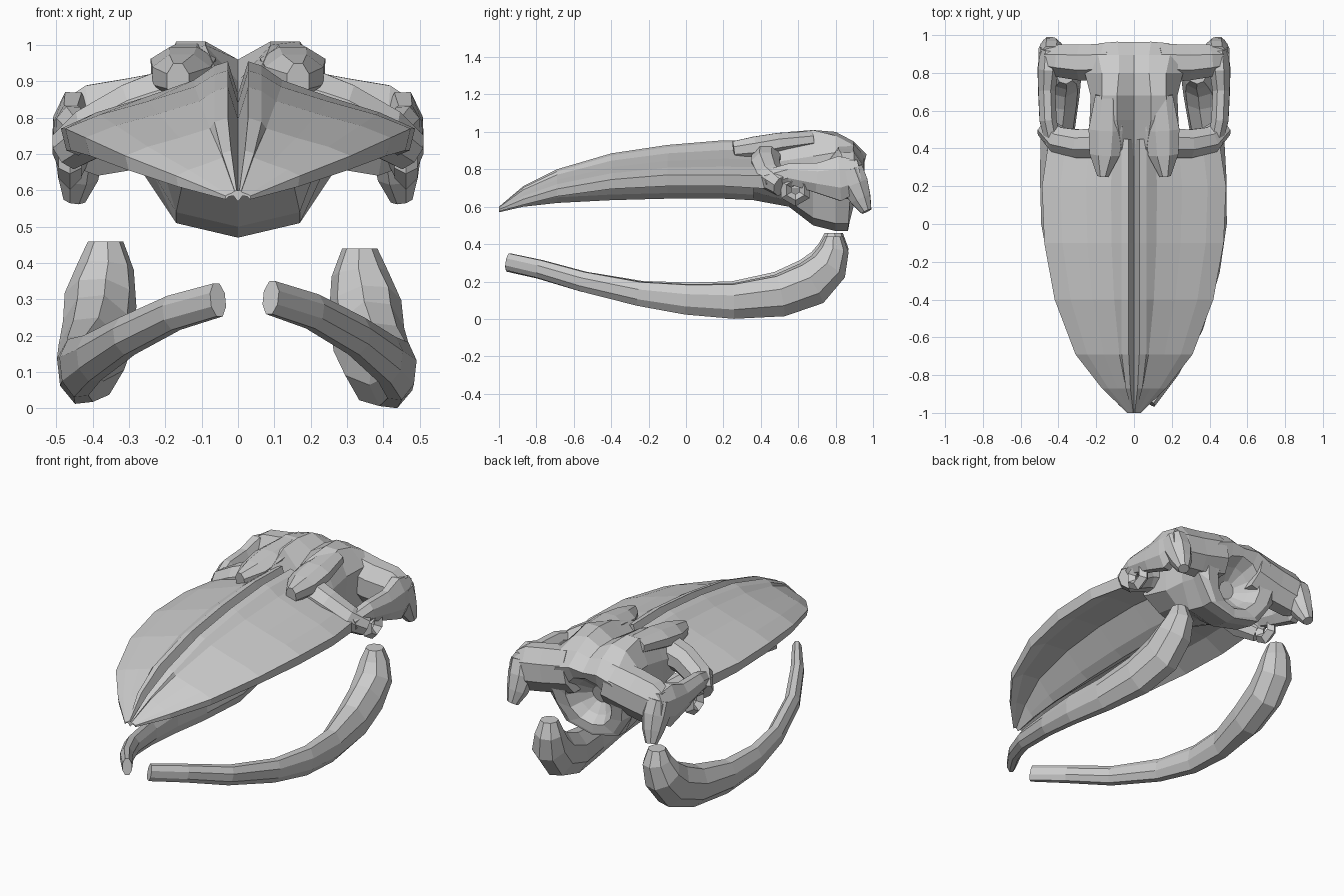
import bpy, bmesh, math
from mathutils import Vector

if "Cube" in bpy.data.objects:
    bpy.data.objects.remove(bpy.data.objects["Cube"])


def loft(name, rings):
    """Skin a list of equal-sized vertex rings and cap both ends."""
    bm = bmesh.new()
    rows = [[bm.verts.new(p) for p in r] for r in rings]
    n = len(rows[0])
    for a, b in zip(rows, rows[1:]):
        for i in range(n):
            j = (i + 1) % n
            bm.faces.new((a[i], a[j], b[j], b[i]))
    caps = [bm.faces.new(rows[0]), bm.faces.new(rows[-1])]
    bmesh.ops.triangulate(bm, faces=caps)
    bmesh.ops.recalc_face_normals(bm, faces=bm.faces)
    me = bpy.data.meshes.new(name)
    bm.to_mesh(me)
    bm.free()
    ob = bpy.data.objects.new(name, me)
    bpy.context.collection.objects.link(ob)
    return ob


def sym(half, y, lean=0.0):
    """Full ring from a half section (first and last points on the midline)."""
    full = half + [(-x, z) for x, z in reversed(half[1:-1])]
    return [(x, y + lean * (z - 0.7), z) for x, z in full]


def tube(name, stations, up=(0, 0, 1), n=8):
    """Sweep an oval; station = (point, half width, half height)."""
    pts = [Vector(s[0]) for s in stations]
    up, rings = Vector(up), []
    for i, (p, (_, w, h)) in enumerate(zip(pts, stations)):
        t = (pts[min(i + 1, len(pts) - 1)] - pts[max(i - 1, 0)]).normalized()
        side = t.cross(up).normalized()
        up = side.cross(t).normalized()
        k = 1 / math.cos(math.pi / n)
        angles = [(j + 0.5) * math.tau / n for j in range(n)]
        rings.append([p + side * w * k * math.cos(a) + up * h * k * math.sin(a) for a in angles])
    return loft(name, rings)


def mirror(ob):
    m = ob.modifiers.new("mirror", 'MIRROR')
    m.use_axis = (True, False, False)
    m.use_mirror_merge = False
    return ob


# Rostrum: arched beak with a groove on top and a keel below
# station = y, half width, top z, edge z, edge thickness, keel z
rostrum = []
for y, w, zt, ze, th, zk in [
        (-1.0, .035, .60, .575, .01, .57), (-.87, .17, .71, .61, .03, .60),
        (-.69, .31, .80, .655, .04, .62), (-.4, .42, .885, .695, .05, .635),
        (-.1, .475, .93, .71, .06, .643), (.2, .487, .955, .71, .06, .643),
        (.45, .45, .95, .695, .07, .63)]:
    s = min(1, w / .25)
    top = ze + th
    rise = zt - top
    half = [(0, zt - .09 * s), (.028 * s, zt), (.065 * s, zt - .012 * s),
            (.25 * w, top + .72 * rise), (.52 * w, top + .47 * rise),
            (.8 * w, top + .24 * rise), (w, top), (.97 * w, ze),
            (.72 * w, ze + .06 * s), (.35 * w, ze + .07 * s),
            (.12 * w, zk + .03 * s), (0, zk)]
    rostrum.append(sym(half, y))
loft("rostrum", rostrum)

# Braincase with a bowl-shaped hollow at the back
case = [
    sym([(0, .87), (.06, .93), (.2, .89), (.25, .82), (.23, .75), (.12, .68), (0, .635)], .36),
    sym([(0, .90), (.09, 1.0), (.19, .96), (.235, .85), (.23, .7), (.15, .63), (0, .60)], .55),
    sym([(0, .96), (.09, 1.01), (.17, 1.01), (.23, .87), (.22, .7), (.17, .54), (0, .50)], .68),
    sym([(0, .96), (.08, 1.0), (.17, .98), (.26, .89), (.24, .66), (.17, .51), (0, .47)], .80),
    sym([(0, .93), (.08, .95), (.19, .93), (.30, .86), (.27, .66), (.17, .51), (0, .47)], .88, .06),
    sym([(0, .87), (.09, .88), (.18, .85), (.24, .75), (.21, .62), (.14, .52), (0, .48)], .92, .25)]
for r, y in ((.15, .91), (.11, .85), (.05, .80)):
    half = [(r * math.sin(math.pi * i / 6), .68 + r * math.cos(math.pi * i / 6)) for i in range(7)]
    half[0], half[-1] = (0, .68 + r), (0, .68 - r)
    case.append(sym(half, y, .25))
loft("braincase", case)

# Broad paired prongs reaching forward beside the blowhole
mirror(tube("nasal_prong", [((.165, .255, .90), .03, .05), ((.155, .37, .915), .08, .06),
                            ((.15, .5, .94), .09, .055), ((.14, .68, .96), .065, .045)]))

# Bars framing the open socket on each side
mirror(tube("front_bar", [((.15, .43, .86), .08, .09), ((.29, .425, .82), .075, .075),
                          ((.40, .445, .76), .07, .07), ((.47, .51, .71), .05, .055)]))
mirror(tube("side_bar", [((.43, .43, .745), .04, .05), ((.455, .55, .775), .045, .055),
                         ((.462, .70, .755), .045, .08), ((.455, .82, .75), .055, .12),
                         ((.45, .93, .77), .045, .08)]))
mirror(tube("rear_bar", [((.12, .86, .82), .095, .12), ((.28, .855, .785), .095, .125),
                         ((.40, .865, .765), .085, .125), ((.47, .87, .76), .07, .09)]))

# Downward spurs at the rear corners
mirror(tube("rear_spur", [((.44, .87, .80), .075, .065), ((.435, .90, .72), .075, .07),
                          ((.44, .935, .64), .055, .055), ((.45, .965, .575), .028, .03)],
            up=(1, 0, 0)))

# Small hexagonal eye rings
bpy.ops.mesh.primitive_torus_add(major_radius=.056, minor_radius=.032, major_segments=6,
                                 minor_segments=4, location=(.462, .585, .69),
                                 rotation=(0, math.pi / 2, 0))
ring = bpy.context.object
ring.name = "eye_ring"
bpy.ops.object.transform_apply(location=True, rotation=True)
mirror(ring)

# Bowed lower jaws, the left one slightly turned
jaw = [((.09, -.95, .305), .025, .046), ((.205, -.78, .267), .035, .048),
       ((.325, -.55, .20), .04, .053), ((.41, -.25, .135), .042, .064),
       ((.44, 0, .105), .048, .08), ((.425, .25, .095), .06, .092),
       ((.385, .5, .125), .085, .11), ((.36, .67, .19), .09, .118),
       ((.35, .76, .28), .092, .1), ((.335, .79, .37), .072, .075),
       ((.335, .79, .44), .045, .045)]
tube("right_jaw", jaw)
tube("left_jaw", [((-x - .037 * y, y, z + .008 + .015 * y), w, h) for (x, y, z), w, h in jaw])
